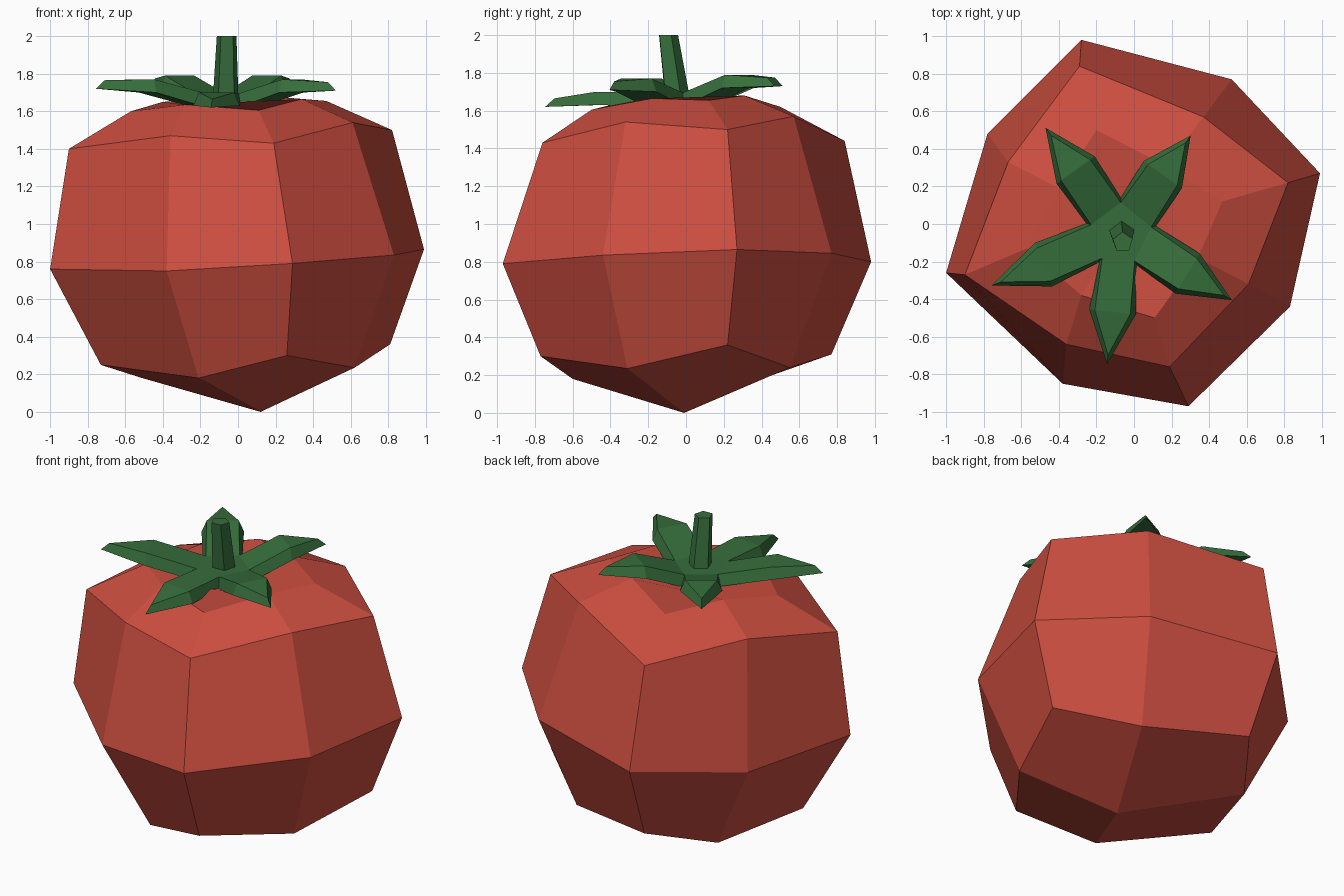
import bpy, bmesh
from math import cos, sin, radians
from mathutils import Vector

cube = bpy.data.objects.get("Cube")
if cube:
    bpy.data.objects.remove(cube, do_unlink=True)


def make_material(name, rgb):
    mat = bpy.data.materials.new(name)
    mat.use_nodes = True
    color = (*rgb, 1.0)
    mat.diffuse_color = color
    bsdf = mat.node_tree.nodes["Principled BSDF"]
    bsdf.inputs["Base Color"].default_value = color
    bsdf.inputs["Roughness"].default_value = 0.8
    return mat


def finish(bm, name, mat):
    """Turn a bmesh into a flat shaded object with one material."""
    bmesh.ops.recalc_face_normals(bm, faces=bm.faces)
    mesh = bpy.data.meshes.new(name)
    bm.to_mesh(mesh)
    bm.free()
    mesh.materials.append(mat)
    obj = bpy.data.objects.new(name, mesh)
    bpy.context.collection.objects.link(obj)
    return obj


def add_ring(bm, points):
    return [bm.verts.new(p) for p in points]


def bridge(bm, a, b):
    """Join two loops of equal length with quads."""
    n = len(a)
    for i in range(n):
        j = (i + 1) % n
        bm.faces.new((a[i], a[j], b[j], b[i]))


def quad_cap(bm, ring, pole):
    """Close an eight point loop with four quads that meet at a pole."""
    centre = bm.verts.new(pole)
    for i in range(0, len(ring), 2):
        bm.faces.new((ring[i - 1], ring[i], ring[i + 1], centre))


red = make_material("tomato red", (0.60, 0.075, 0.05))
green = make_material("leaf green", (0.037, 0.155, 0.044))

# Fruit: lopsided eight sided loops, from the underside to the dimple rim
lower = [(-.24, .77, .31), (.40, .55, .24), (.81, .22, .36), (.62, -.31, .235),
         (.26, -.77, .30), (-.21, -.60, .18), (-.73, -.16, .25), (-.51, .40, .18)]
middle = [(-.28, .98, .80), (.52, .77, .845), (.99, .27, .865), (.83, -.44, .835),
          (.29, -.97, .79), (-.38, -.85, .75), (-1, -.26, .76), (-.78, .48, .74)]
shoulder = [(-.29, .84, 1.44), (.37, .57, 1.57), (.82, .22, 1.5), (.61, -.32, 1.54),
            (.19, -.76, 1.43), (-.36, -.64, 1.47), (-.9, -.27, 1.4), (-.67, .33, 1.52)]
rim = [(-.2, .5, 1.62), (.17, .31, 1.68), (.47, .12, 1.655), (.34, -.18, 1.665),
       (.11, -.5, 1.605), (-.28, -.38, 1.635), (-.57, -.13, 1.6), (-.4, .19, 1.65)]

bm = bmesh.new()
rings = [add_ring(bm, loop) for loop in (lower, middle, shoulder, rim)]
for a, b in zip(rings, rings[1:]):
    bridge(bm, a, b)
quad_cap(bm, rings[0], (.12, -.01, 0))
quad_cap(bm, rings[-1], (-.06, -.04, 1.57))
finish(bm, "fruit", red)

# Calyx: a five leaf star; each leaf is (angle, length, bend height, tip height)
leaves = [(54.5, .64, 1.79, 1.73), (125.5, .69, 1.79, 1.73), (202, .74, 1.77, 1.72),
          (264, .70, 1.70, 1.62), (329, .69, 1.77, 1.71)]
centre = Vector((-.07, -.05, 0))


def polar(angle, along, side, z):
    """Point at a distance along and beside a direction from the centre."""
    c, s = cos(radians(angle)), sin(radians(angle))
    return centre + Vector((along * c - side * s, along * s + side * c, z))


def star_layer(bm, half_width, notch_radius, drop, tip_inset, tip_lift):
    """One side of the star: its faces, and its outline for bridging."""
    n = len(leaves)
    notches = []
    for i, leaf in enumerate(leaves):
        turn = (leaf[0] - leaves[i - 1][0]) % 360
        notches.append(bm.verts.new(
            polar(leaf[0] - turn / 2, notch_radius, 0, 1.695 - drop)))
    outline = []
    for i, (angle, length, bend_z, tip_z) in enumerate(leaves):
        start, end = notches[i], notches[(i + 1) % n]
        right, left = [bm.verts.new(polar(angle, length * .6, w, bend_z - drop))
                       for w in (-half_width, half_width)]
        tip = bm.verts.new(polar(angle, length - tip_inset, 0, tip_z + tip_lift))
        bm.faces.new((start, right, left, end))
        bm.faces.new((right, tip, left))
        outline += [start, right, tip, left]
    bm.faces.new(notches)
    return outline


bm = bmesh.new()
top = star_layer(bm, .095, .165, 0, .05, .045)
bottom = star_layer(bm, .125, .19, .07, 0, 0)
bridge(bm, top, bottom)
finish(bm, "calyx", green)

# Stem: a leaning five sided stalk
bm = bmesh.new()
loops = []
for x, y, z, radius in [(-.065, -.05, 1.66, .072), (-.06, -.097, 2.0, .055)]:
    loops.append(add_ring(bm, [
        (x + radius * cos(radians(72 * k + 20)), y + radius * sin(radians(72 * k + 20)), z)
        for k in range(5)]))
bridge(bm, *loops)
for loop in loops:
    bm.faces.new(loop)
finish(bm, "stem", green)
